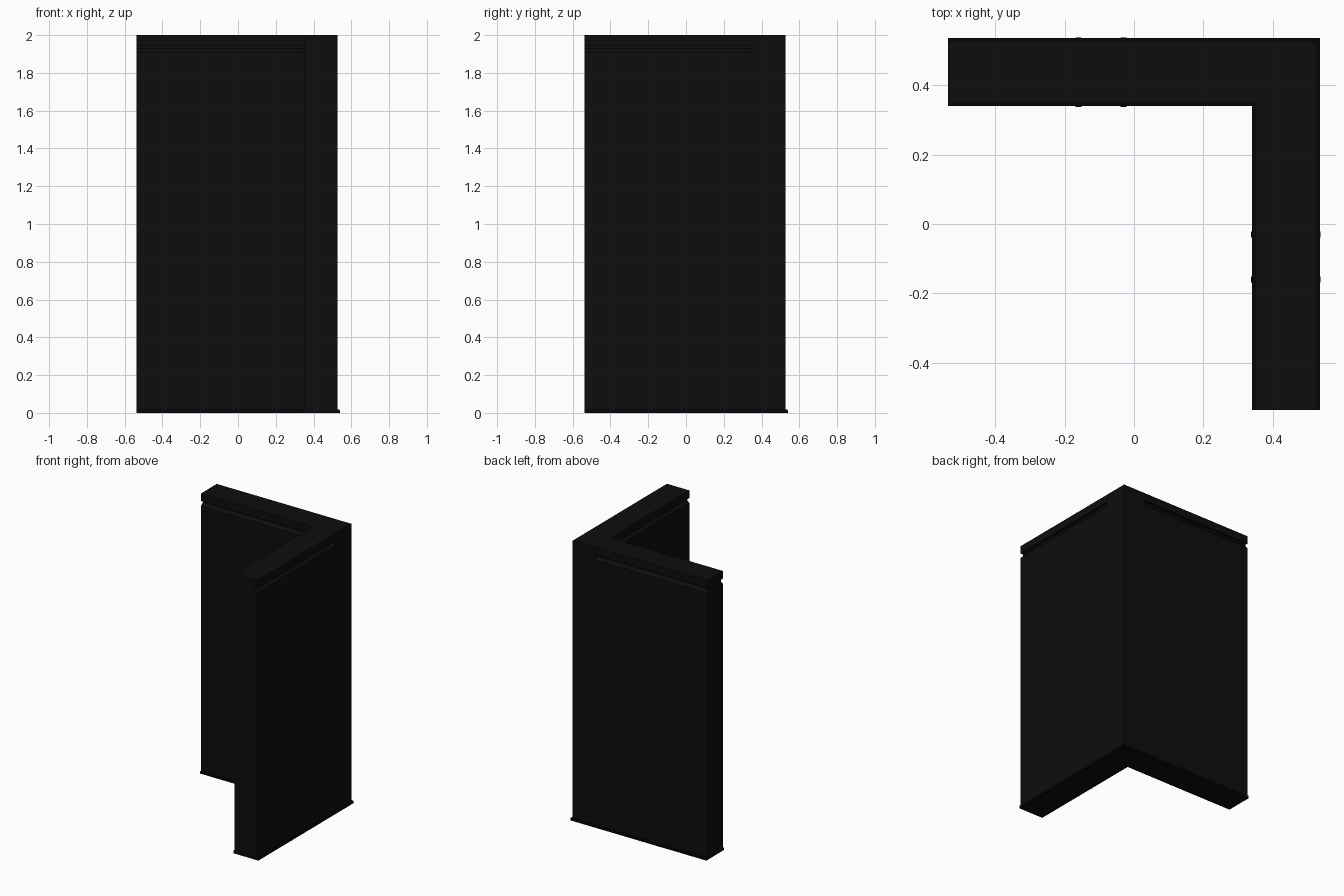
import bpy
import bmesh

cube = bpy.data.objects.get("Cube")
if cube:
    bpy.data.objects.remove(cube, do_unlink=True)


def material(name, value):
    mat = bpy.data.materials.new(name)
    mat.use_nodes = True
    colour = (value, value, value, 1)
    mat.diffuse_color = colour
    mat.node_tree.nodes["Principled BSDF"].inputs["Base Color"].default_value = colour
    return mat


wall_black = material("wall black", 0.004)
trim_black = material("trim black", 0.002)

END = -0.537                  # free end of each arm
INNER, OUTER = 0.35, 0.527    # wall faces
MID = (INNER + OUTER) / 2
HALF = (OUTER - INNER) / 2
LIP = 0.01                    # how far the base trim stands out


def prism(name, outline, place, start, stop, mat):
    """Extrude an outline from start to stop; place maps (a, b, t) to xyz."""
    bm = bmesh.new()
    rings = [[bm.verts.new(place(a, b, t)) for a, b in outline] for t in (start, stop)]
    bm.faces.new(rings[0])
    bm.faces.new(rings[1])
    n = len(outline)
    for i in range(n):
        j = (i + 1) % n
        bm.faces.new((rings[0][i], rings[0][j], rings[1][j], rings[1][i]))
    bmesh.ops.recalc_face_normals(bm, faces=bm.faces)
    mesh = bpy.data.meshes.new(name)
    bm.to_mesh(mesh)
    bm.free()
    mesh.materials.append(mat)
    obj = bpy.data.objects.new(name, mesh)
    bpy.context.collection.objects.link(obj)
    return obj


def along_x(a, b, t):
    return (t, a, b)


def along_y(a, b, t):
    return (a, t, b)


def upright(a, b, t):
    return (a, b, t)


# Wall section: flat sides, sloped shoulder, groove and flush cap
side = [(HALF, 0), (HALF, 1.91), (HALF - 0.02, 1.93),
        (HALF - 0.02, 1.945), (HALF, 1.945), (HALF, 2)]
section = [(MID + a, z) for a, z in side] + [(MID - a, z) for a, z in reversed(side)]

# Two arms, each with a pair of small feet under the trim
for name, place in (("back", along_x), ("left", along_y)):
    prism(name + "_wall", section, place, END, INNER, wall_black)
    reach = HALF + LIP + 0.002
    foot = [(MID - reach, 0), (MID + reach, 0), (MID + reach, 0.012), (MID - reach, 0.012)]
    for i, centre in enumerate((-0.16, -0.03)):
        prism(f"{name}_foot_{i + 1}", foot, place, centre - 0.009, centre + 0.009, trim_black)

# Solid corner post without the groove
post = [(INNER, INNER), (OUTER, INNER), (OUTER, OUTER), (INNER, OUTER)]
prism("corner_post", post, upright, 0, 2, wall_black)

# Base trim following the plan, flush with the arm ends
lo, hi = INNER - LIP, OUTER + LIP
plan = [(END, lo), (lo, lo), (lo, END), (hi, END), (hi, hi), (END, hi)]
prism("base_trim", plan, upright, 0, 0.018, trim_black)
